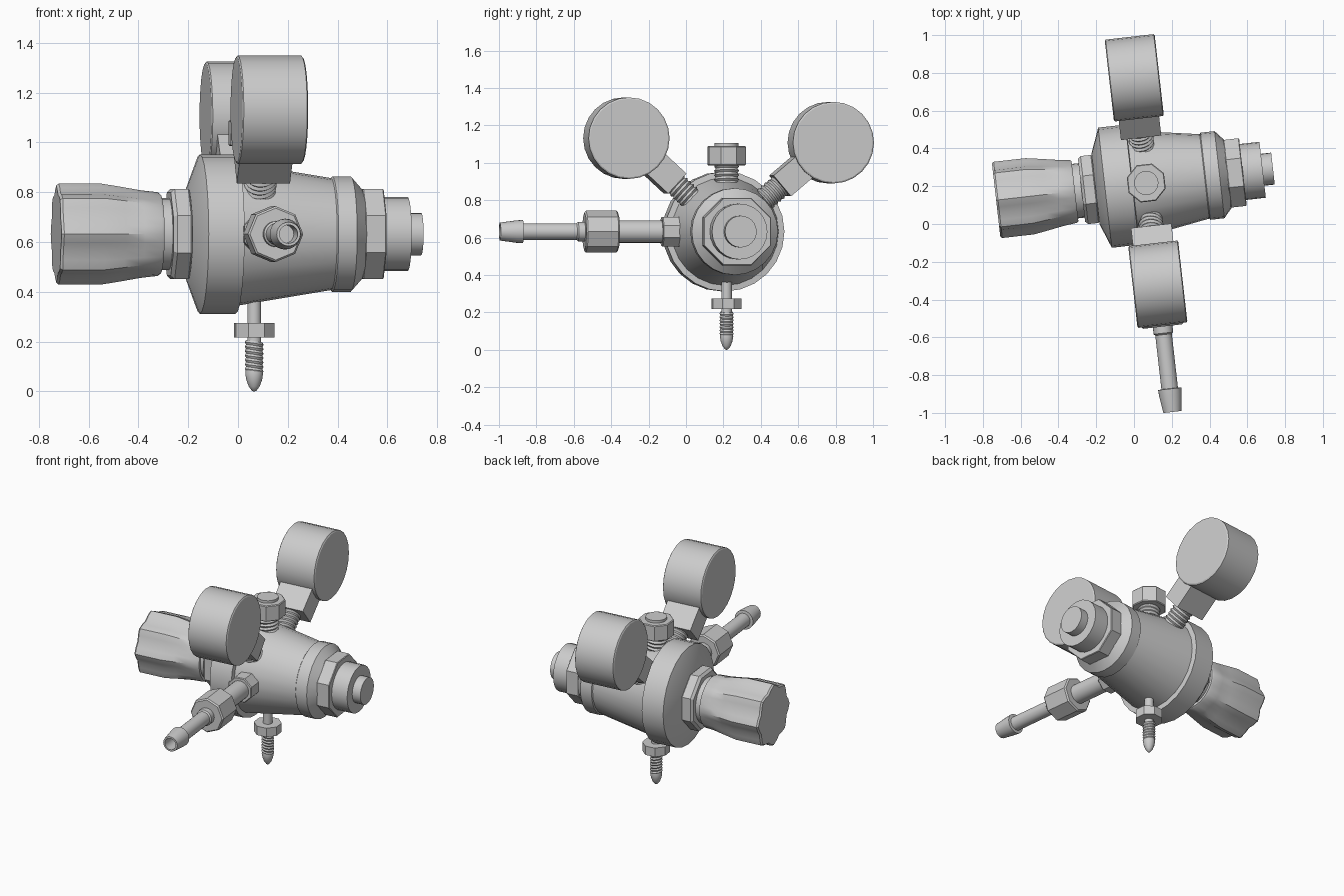
import bpy, bmesh, math
from mathutils import Matrix, Vector

if "Cube" in bpy.data.objects:
    bpy.data.objects.remove(bpy.data.objects["Cube"])

# whole assembly is yawed about the point where all the fittings' axes meet
FRAME = Matrix.Translation((0.065, 0.217, 0.632)) @ Matrix.Rotation(math.radians(6.5), 4, 'Z')
X, Y, Z = Vector((1, 0, 0)), Vector((0, 1, 0)), Vector((0, 0, 1))


def axis_matrix(d, ref):
    """Local z runs along d, local x along ref."""
    d = d.normalized()
    return FRAME @ Matrix((ref, d.cross(ref), d)).transposed().to_4x4()


def finish(name, bm):
    bmesh.ops.recalc_face_normals(bm, faces=bm.faces)
    me = bpy.data.meshes.new(name)
    bm.to_mesh(me)
    bm.free()
    ob = bpy.data.objects.new(name, me)
    bpy.context.collection.objects.link(ob)
    bpy.ops.object.select_all(action='DESELECT')
    ob.select_set(True)
    bpy.context.view_layer.objects.active = ob
    bpy.ops.object.shade_smooth_by_angle(angle=math.radians(30))
    return ob


def lathe(name, profile, m, segs=24, phase=0.0, wave=None):
    """Spin (radius, height) points round the axis; wave gives flute depth per ring."""
    bm = bmesh.new()
    rings = []
    for i, (r, h) in enumerate(profile):
        ring = []
        for k in range(segs):
            a = 2 * math.pi * (k + phase) / segs
            rr = r - (wave[i] * (0.5 - 0.5 * math.cos(8 * a)) if wave else 0)
            ring.append(bm.verts.new(m @ Vector((rr * math.cos(a), rr * math.sin(a), h))))
        rings.append(ring)
    for a, b in zip(rings, rings[1:]):
        for k in range(segs):
            n = (k + 1) % segs
            bm.faces.new((a[k], a[n], b[n], b[k]))
    bm.faces.new(rings[0])
    bm.faces.new(rings[-1])
    return finish(name, bm)


def nut(name, r, h0, h1, m, phase=0.5, c=0.0):
    return lathe(name, [(r - c, h0), (r, h0 + c), (r, h1 - c), (r - c, h1)] if c
                 else [(r, h0), (r, h1)], m, 8, phase)


def thread(name, r, h0, h1, turns, m):
    """Screw thread drawn as a helical ridge by shifting each ring along the turn."""
    bm = bmesh.new()
    pitch, segs = (h1 - h0) / turns, 20
    rings = []
    for i in range(2 * turns + 1):
        rr = r if i % 2 else r * 0.87
        rings.append([bm.verts.new(m @ Vector((
            rr * math.cos(2 * math.pi * k / segs), rr * math.sin(2 * math.pi * k / segs),
            h0 + pitch * (i / 2 + 0.3 * math.cos(2 * math.pi * k / segs))))) for k in range(segs)])
    for a, b in zip(rings, rings[1:]):
        for k in range(segs):
            n = (k + 1) % segs
            bm.faces.new((a[k], a[n], b[n], b[k]))
    bm.faces.new(rings[0])
    bm.faces.new(rings[-1])
    return finish(name, bm)


# main body along local x
along = axis_matrix(X, Y)
lathe("regulator_body", [(0.19, -0.27), (0.32, -0.22), (0.32, -0.075), (0.288, -0.072),
                         (0.225, 0.31), (0.232, 0.315), (0.232, 0.39), (0.175, 0.44)], along)
nut("bonnet_nut", 0.196, -0.345, -0.26, along, c=0.015)
lathe("bonnet_collar", [(0.145, -0.40), (0.145, -0.33)], along)
nut("inlet_nut", 0.195, 0.43, 0.515, along, c=0.004)
lathe("inlet_cap", [(0.149, 0.5), (0.149, 0.62), (0.085, 0.62), (0.085, 0.675)], along)

# fluted adjusting knob
lathe("adjusting_knob", [(0.195, -0.80), (0.203, -0.79), (0.203, -0.62), (0.19, -0.54),
                         (0.176, -0.46), (0.168, -0.39), (0.16, -0.38)],
      along, 32, 0, [0.026, 0.026, 0.024, 0.02, 0.013, 0.005, 0])

# bolt on top
up = axis_matrix(Z, X)
thread("top_bolt_thread", 0.067, 0.22, 0.36, 6, up)
nut("top_bolt_nut", 0.107, 0.353, 0.458, up, c=0.005)
lathe("top_bolt_end", [(0.064, 0.44), (0.064, 0.474)], up)

# pointed relief pin underneath
down = axis_matrix(-Z, X)
lathe("pin_stem", [(0.028, 0.2), (0.028, 0.45)], down)
nut("pin_nut", 0.084, 0.357, 0.415, down)
thread("pin_thread", 0.038, 0.43, 0.555, 7, down)
lathe("pin_tip", [(0.034, 0.545), (0.036, 0.56), (0.032, 0.585), (0.022, 0.612),
                  (0.009, 0.629), (0.002, 0.632)], down)

# hose outlet towards the front
front = axis_matrix(-Y, X)
nut("outlet_collar", 0.085, 0.25, 0.35, front, c=0.005)
lathe("outlet_pipe", [(0.06, 0.2), (0.06, 0.6)], front)
nut("outlet_nut", 0.112, 0.585, 0.765, front, 0, c=0.008)
lathe("hose_barb", [(0.052, 0.75), (0.052, 0.8), (0.044, 0.808), (0.044, 1.095), (0.062, 1.097),
                    (0.06, 1.13), (0.048, 1.22), (0.037, 1.22), (0.037, 1.08)], front)

# two gauges on angled stems
for label, side, elev, dist in (("front", -1, 42.8, 0.735), ("back", 1, 40.3, 0.735)):
    e = math.radians(elev)
    d = Vector((0, side * math.cos(e), math.sin(e)))
    stem = axis_matrix(d, X)
    thread(label + "_gauge_thread", 0.066, 0.22, 0.385, 7, stem)
    bm = bmesh.new()
    bmesh.ops.create_cube(bm, size=1, matrix=stem @ Matrix.Translation((0, 0, 0.47))
                          @ Matrix.Diagonal((0.215, 0.145, 0.185, 1)))
    finish(label + "_gauge_block", bm)
    c = d * dist
    lathe(label + "_gauge", [(0.21, -0.133), (0.218, -0.128), (0.218, 0.128), (0.21, 0.133)],
          FRAME @ Matrix.Translation(c) @ Matrix((Y, Z, X)).transposed().to_4x4())
